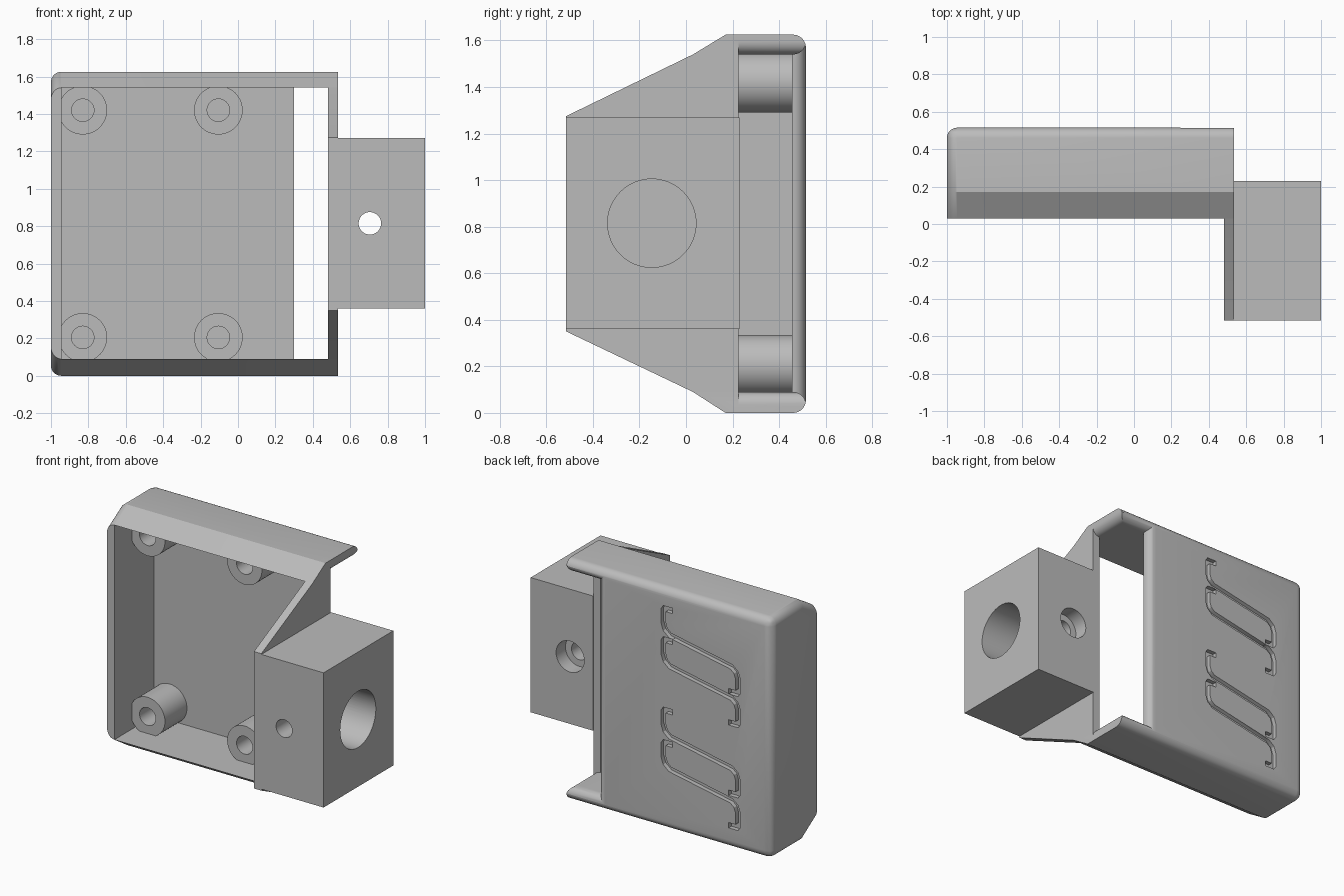
import bpy, bmesh, math
from mathutils import Vector

if "Cube" in bpy.data.objects:
    bpy.data.objects.remove(bpy.data.objects["Cube"], do_unlink=True)

GREY = (0.5, 0.5, 0.5, 1)
mat = bpy.data.materials.new("plain grey")
mat.use_nodes = True
mat.diffuse_color = GREY
mat.node_tree.nodes["Principled BSDF"].inputs["Base Color"].default_value = GREY


def finish(bm, name):
    bmesh.ops.recalc_face_normals(bm, faces=bm.faces[:])
    mesh = bpy.data.meshes.new(name)
    bm.to_mesh(mesh)
    bm.free()
    ob = bpy.data.objects.new(name, mesh)
    bpy.context.collection.objects.link(ob)
    mesh.materials.append(mat)
    return ob


def loft(name, rings, edge_rule=None, radius=0):
    """Solid through equal rings of points, with optional rounded edges."""
    bm = bmesh.new()
    loops = [[bm.verts.new(p) for p in ring] for ring in rings]
    n = len(loops[0])
    for a, b in zip(loops, loops[1:]):
        for i in range(n):
            j = (i + 1) % n
            bm.faces.new((a[i], a[j], b[j], b[i]))
    bm.faces.new(loops[0][::-1])
    bm.faces.new(loops[-1])
    if edge_rule:
        edges = [e for e in bm.edges if edge_rule(e.verts[0].co, e.verts[1].co)]
        bmesh.ops.bevel(bm, geom=edges, offset=radius, segments=8,
                        profile=0.5, affect='EDGES')
    return finish(bm, name)


def side_extrude(name, profile, x0, x1, *bevel):
    return loft(name, [[(x, y, z) for y, z in profile] for x in (x0, x1)], *bevel)


def box(name, x0, x1, y0, y1, z0, z1):
    return side_extrude(name, [(y0, z0), (y1, z0), (y1, z1), (y0, z1)], x0, x1)


def cylinder(name, axis, radius, start, end, sides=48):
    """Cylinder between two points along the x or y axis."""
    rings = []
    for c in (start, end):
        ring = []
        for i in range(sides):
            a = 2 * math.pi * i / sides
            u, v = radius * math.cos(a), radius * math.sin(a)
            off = Vector((0, u, v)) if axis == 'x' else Vector((u, 0, v))
            ring.append(Vector(c) + off)
        rings.append(ring)
    return loft(name, rings)


def boolean(ob, cutter, operation='DIFFERENCE'):
    cutter.hide_render = True
    mod = ob.modifiers.new("cut", 'BOOLEAN')
    mod.operation = operation
    mod.solver = 'EXACT'
    mod.object = cutter
    bpy.ops.object.select_all(action='DESELECT')
    bpy.context.view_layer.objects.active = ob
    ob.select_set(True)
    bpy.ops.object.modifier_apply(modifier=mod.name)
    bpy.data.objects.remove(cutter, do_unlink=True)


H, BACK, END = 1.625, 0.515, 0.535
LOW, HIGH, INNER, R = 0.09, 1.54, 0.455, 0.055

# Open tray with chamfered front lips and rounded outer edges
profile = [(0.03, LOW), (0.17, 0), (BACK, 0), (BACK, H), (0.17, H), (0.03, HIGH)]


def outer_edge(a, b):
    on_back = min(a.y, b.y) > BACK - 0.001 and not min(a.x, b.x) > END - 0.001
    on_side = max(a.x, b.x) < -0.999 and max(a.y, b.y) > 0.04
    return on_back or on_side


shell = side_extrude("tray_shell", profile, -1, END, outer_edge, R)
boolean(shell, box("cavity_cutter", -0.945, 1.2, -0.5, INNER, LOW, HIGH))

# Back slot and side window, both with rounded rims
arc = [(R * math.sin(t), R * (1 - math.cos(t)))
       for t in [math.pi / 2 * i / 8 for i in range(9)]]


def slot_ring(y, o):
    return [(0.3 - o, y, LOW - o), (1.2, y, LOW - o),
            (1.2, y, HIGH + o), (0.3 - o, y, HIGH + o)]


def window_ring(x, o):
    return [(x, 0.225, LOW - o), (x, 0.7, LOW - o),
            (x, 0.7, HIGH + o), (x, 0.225, HIGH + o)]


boolean(shell, loft("slot_cutter", [slot_ring(0.4, 0)]
                    + [slot_ring(BACK - R + d, o) for d, o in arc]
                    + [slot_ring(0.6, R)]))
boolean(shell, loft("window_cutter", [window_ring(0.4, 0)]
                    + [window_ring(END - R + d, o) for d, o in arc]
                    + [window_ring(0.6, R)]))

# Four engraved hooked grooves on the back
half = [(-0.26, 0.215), (-0.2, 0.215), (-0.19, 0.2), (-0.19, 0.12),
        (-0.205, 0.075), (-0.24, 0.045)]
path = half + [(-0.94 - x, -z) for x, z in reversed(half)]


def ribbon(points, width):
    left, right = [], []
    pts = [Vector(p) for p in points]
    for i, p in enumerate(pts):
        before = (p - pts[i - 1]).normalized() if i else None
        after = (pts[i + 1] - p).normalized() if i + 1 < len(pts) else None
        before, after = before or after, after or before
        tangent = (before + after).normalized()
        normal = Vector((-tangent.y, tangent.x))
        reach = width / 2 / tangent.dot(after)
        left.append(p + normal * reach)
        right.append(p - normal * reach)
    return left + right[::-1]


outline = ribbon(path, 0.036)
for middle in (1.275, 1.065, 0.59, 0.37):
    rings = [[(p.x, y, p.y + middle) for p in outline] for y in (BACK - 0.03, 0.6)]
    boolean(shell, loft("groove_cutter", rings))

# Screw posts with blind holes
posts = []
for x in (-0.83, -0.105):
    for z in (0.205, 1.42):
        post = cylinder("screw_post", 'y', 0.13, (x, 0.22, z), (x, INNER + 0.01, z))
        boolean(post, cylinder("hole_cutter", 'y', 0.06, (x, 0, z), (x, 0.44, z)))
        boolean(post, box("trim_cutter", -0.97, 0.2, 0, 0.6, LOW - 0.01, HIGH + 0.01),
                'INTERSECT')
        posts.append(post)

# Tapered mounting plate
plate_profile = [(-BACK, 0.35), (0.03, LOW), (0.17, 0), (0.225, 0),
                 (0.225, H), (0.17, H), (0.03, HIGH), (-BACK, 1.275)]
plate = side_extrude("mounting_plate", plate_profile, 0.48, END)

# Clamp block with shaft bore, cross hole and rear counterbore
MID = 0.815
block = box("clamp_block", END, 1, -BACK, 0.23, 0.36, 1.27)
boolean(block, cylinder("bore_cutter", 'x', 0.19, (END + 0.005, -0.147, MID),
                        (1.2, -0.147, MID), 64))
boolean(block, cylinder("cross_cutter", 'y', 0.06, (0.705, -0.8, MID), (0.705, 0.8, MID)))
boolean(block, cylinder("counterbore_cutter", 'y', 0.105, (0.705, 0.13, MID), (0.705, 0.8, MID)))

# Smooth curved walls, keep sharp corners
bpy.ops.object.select_all(action='DESELECT')
for ob in [shell, plate, block] + posts:
    ob.select_set(True)
bpy.context.view_layer.objects.active = shell
bpy.ops.object.shade_smooth_by_angle(angle=math.radians(30))
